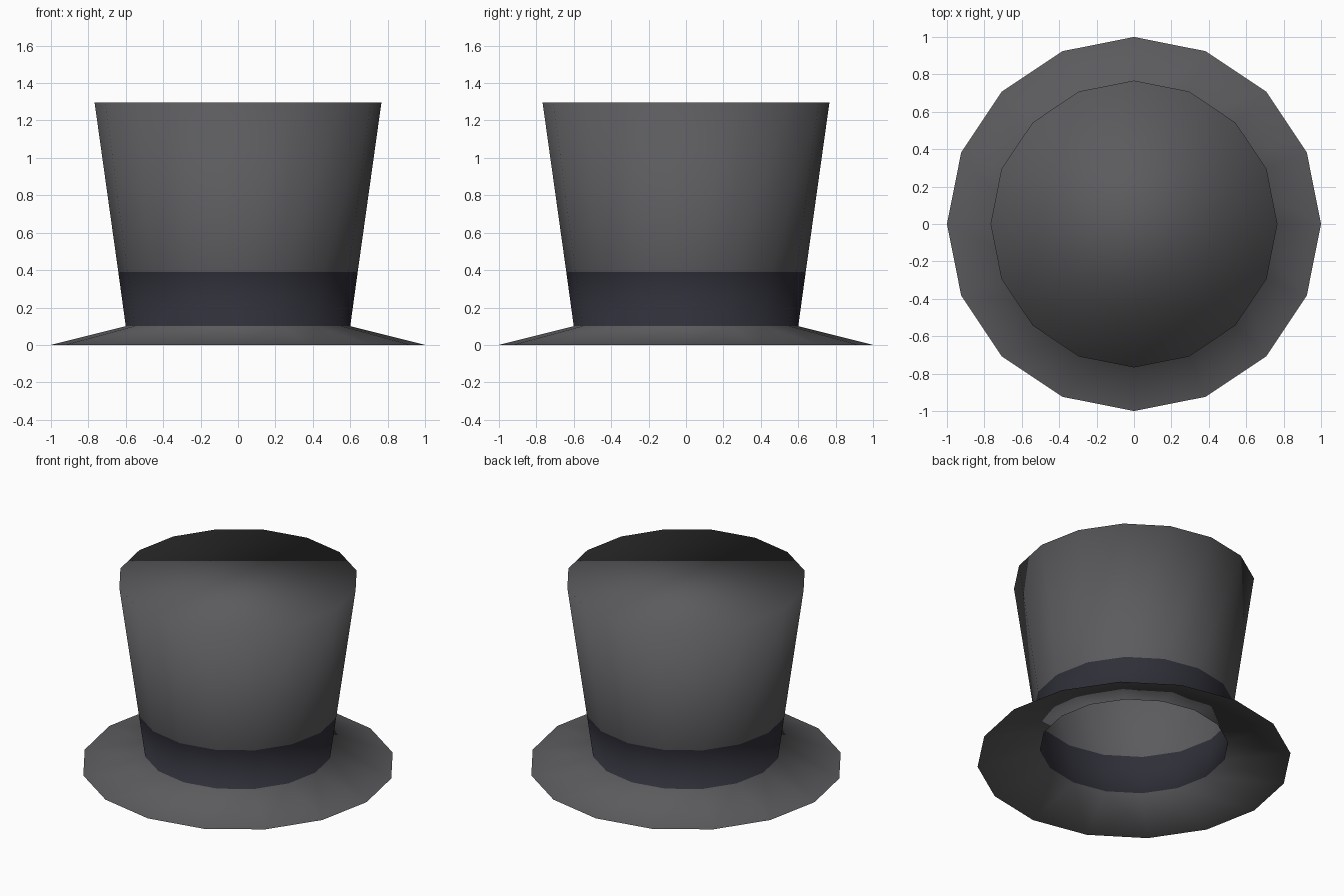
import bpy, bmesh, math

if "Cube" in bpy.data.objects:
    bpy.data.objects.remove(bpy.data.objects["Cube"])

SIDES = 16
# Profile (radius, height): brim edge, brim root, band top, crown top
PROFILE = [(1.0, 0.0), (0.6, 0.1), (0.64, 0.39), (0.767, 1.297)]


def material(name, rgb):
    m = bpy.data.materials.new(name)
    m.diffuse_color = (*rgb, 1.0)
    m.use_nodes = True
    m.node_tree.nodes["Principled BSDF"].inputs["Base Color"].default_value = m.diffuse_color
    return m


mesh = bpy.data.meshes.new("top_hat")
hat = bpy.data.objects.new("top_hat", mesh)
bpy.context.collection.objects.link(hat)
mesh.materials.append(material("grey felt", (0.105, 0.105, 0.112)))
mesh.materials.append(material("dark ribbon", (0.028, 0.028, 0.040)))

# Revolve the profile as one open-bottomed shell
bm = bmesh.new()
rings = []
for r, z in PROFILE:
    rings.append([bm.verts.new((r * math.cos(2 * math.pi * i / SIDES),
                                r * math.sin(2 * math.pi * i / SIDES), z))
                  for i in range(SIDES)])
for level, (low, high) in enumerate(zip(rings, rings[1:])):
    for i in range(SIDES):
        j = (i + 1) % SIDES
        face = bm.faces.new((low[i], low[j], high[j], high[i]))
        face.material_index = 1 if level == 1 else 0  # ribbon band

# Flat crown top
bm.faces.new(rings[-1])

# The whole shell is softly shaded, with no sharp edges
for face in bm.faces:
    face.smooth = True
bm.to_mesh(mesh)
bm.free()
